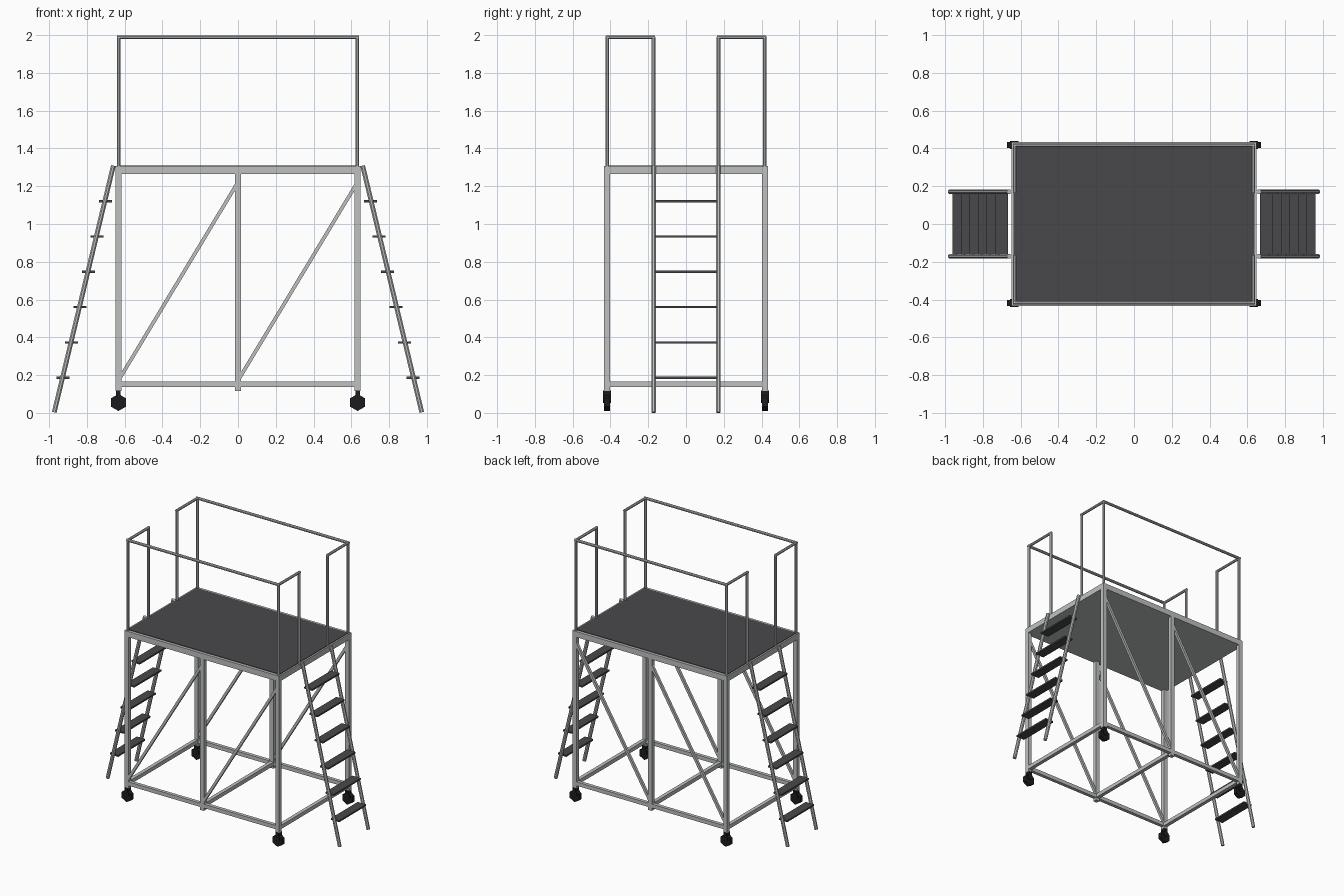
import bpy, bmesh, math
from mathutils import Vector, Matrix

if "Cube" in bpy.data.objects:
    bpy.data.objects.remove(bpy.data.objects["Cube"])


def material(name, r, g, b):
    m = bpy.data.materials.new(name)
    m.diffuse_color = (r, g, b, 1)
    m.use_nodes = True
    m.node_tree.nodes["Principled BSDF"].inputs["Base Color"].default_value = m.diffuse_color
    return m


ALU = material("aluminium", 0.52, 0.53, 0.53)
DARK = material("dark_tread", 0.066, 0.066, 0.072)
BLACK = material("black_rubber", 0.012, 0.012, 0.013)


def finish(name, bm, mat):
    me = bpy.data.meshes.new(name)
    bm.to_mesh(me)
    bm.free()
    me.materials.append(mat)
    ob = bpy.data.objects.new(name, me)
    bpy.context.collection.objects.link(ob)
    return ob


def box(name, lo, hi, mat):
    lo, hi = Vector(lo), Vector(hi)
    bm = bmesh.new()
    bmesh.ops.create_cube(bm, size=1, matrix=Matrix.Translation((lo + hi) / 2)
                          @ Matrix.Diagonal((*(hi - lo), 1)))
    return finish(name, bm, mat)


def rod(name, a, b, r, mat, sides=8, spin=0.0):
    """Straight prism from a to b, with the given number of sides."""
    a, b = Vector(a), Vector(b)
    d = b - a
    rot = d.to_track_quat('Z', 'Y').to_matrix().to_4x4()
    bm = bmesh.new()
    bmesh.ops.create_cone(bm, cap_ends=True, segments=sides, radius1=r, radius2=r, depth=d.length,
                          matrix=Matrix.Translation((a + b) / 2) @ rot @ Matrix.Rotation(spin, 4, 'Z'))
    return finish(name, bm, mat)


PX, PY = 0.633, 0.418      # post centres
W, D = 0.016, 0.015        # half sizes of a post
ZB, ZT = 1.264, 1.311      # platform underside and top

# platform slab with its dark tread plate
box("platform", (-PX - W, -PY - D, ZB), (PX + W, PY + D, ZT - 0.004), ALU)
box("platform_tread", (-0.637, -0.411, ZT - 0.005), (0.637, 0.411, ZT), DARK)

# lower cross members
for x, n in ((-PX, "left"), (0, "middle"), (PX, "right")):
    box(n + "_lower_cross_beam", (x - 0.014, -PY, 0.138), (x + 0.014, PY, 0.167), ALU)

for sy, side in ((-1, "front"), (1, "back")):
    y = sy * PY
    # posts and lower long beam
    for x, n in ((-PX, "left"), (0, "middle"), (PX, "right")):
        box(f"{side}_{n}_post", (x - W, y - D, 0.117), (x + W, y + D, ZB + 0.005), ALU)
    box(side + "_lower_beam", (-PX, y - 0.013, 0.138), (PX, y + 0.013, 0.167), ALU)

    # diagonal braces, both leaning the same way
    for x0, n in ((-PX, "left"), (0, "right")):
        rod(f"{side}_{n}_brace", (x0 + 0.004, y, 0.178), (x0 + PX - 0.004, y, 1.215), 0.0135, ALU, 4, math.pi / 4)

    # guard rail
    r, ry, rx, iy, top = 0.0105, sy * 0.417, 0.632, sy * 0.172, 1.9895
    rod(side + "_top_rail", (-rx - 0.008, ry, top), (rx + 0.008, ry, top), r, ALU, 8, math.pi / 8)
    for sx, n in ((-1, "left"), (1, "right")):
        x = sx * rx
        rod(f"{side}_{n}_rail_return", (x, ry, top), (x, iy - sy * 0.008, top), r, ALU, 8, math.pi / 8)
        rod(f"{side}_{n}_rail_corner_post", (x, ry, ZT - 0.01), (x, ry, top), r, ALU, 8, math.pi / 8)
        rod(f"{side}_{n}_rail_inner_post", (x, iy, ZT - 0.01), (x, iy, top), r, ALU, 8, math.pi / 8)

        # ladder stile
        rod(f"{side}_{n}_ladder_stile", (sx * 0.660, sy * 0.171, 1.309), (sx * 0.973, sy * 0.171, 0.003),
            0.0135, ALU, 8, math.pi / 8)

        # caster: hexagonal wheel, fork and stem
        cx = sx * PX
        rod(f"{side}_{n}_wheel", (cx, y - 0.015, 0.055), (cx, y + 0.015, 0.055), 0.045, BLACK, 6,
            math.pi / 6 * 0)
        for k in (-1, 1):
            rod(f"{side}_{n}_fork_plate", (cx, y + k * 0.014, 0.075), (cx, y + k * 0.021, 0.075),
                0.024, BLACK, 8, math.pi / 8)
        box(f"{side}_{n}_caster_stem", (cx - 0.012, y - 0.021, 0.085), (cx + 0.012, y + 0.021, 0.118), BLACK)

# ladder treads
for sx, n in ((-1, "left"), (1, "right")):
    for i in range(6):
        z = 0.186 + i * 0.187
        x = sx * (0.973 - z * 0.2402 - 0.002)
        box(f"{n}_ladder_step_{i + 1}", (x - 0.035, -0.162, z - 0.006), (x + 0.035, 0.162, z + 0.006), DARK)
